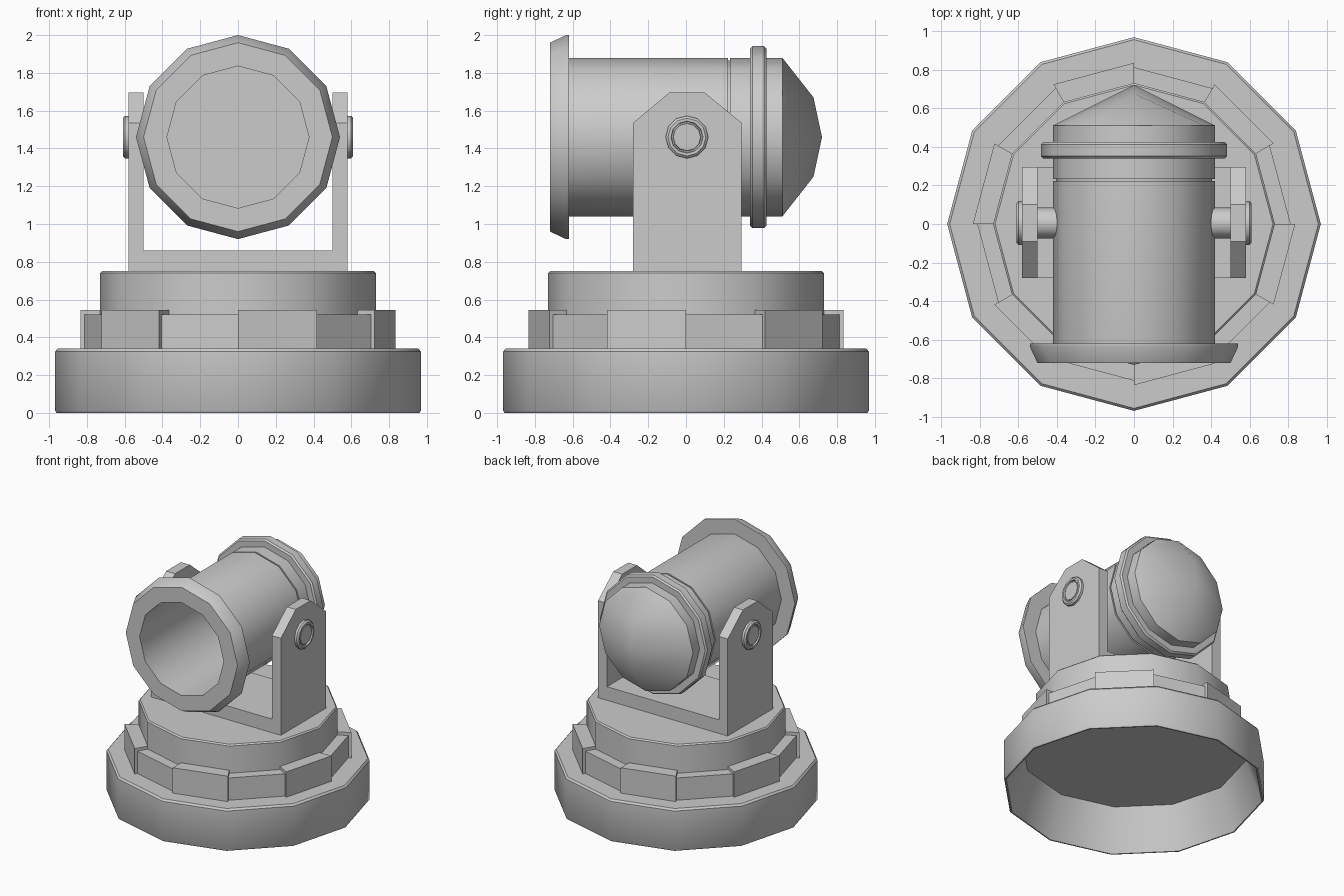
import bpy, bmesh
from math import sin, cos, pi, radians
from mathutils import Matrix, Vector

cube = bpy.data.objects.get("Cube")
if cube:
    bpy.data.objects.remove(cube, do_unlink=True)

GREY = (0.6, 0.6, 0.6, 1)
metal = bpy.data.materials.new("light_grey_metal")
metal.use_nodes = True
metal.diffuse_color = GREY
metal.node_tree.nodes["Principled BSDF"].inputs["Base Color"].default_value = GREY

SIDES = 12
PIVOT_Z = 1.46
# Local z becomes world y, for everything on the barrel axis
BARREL = Matrix.Translation((0, 0, PIVOT_Z)) @ Matrix.Rotation(-pi / 2, 4, "X")


def finish(name, bm, matrix=Matrix(), smooth=True):
    bmesh.ops.remove_doubles(bm, verts=bm.verts, dist=1e-5)
    bmesh.ops.transform(bm, matrix=matrix, verts=bm.verts)
    bmesh.ops.recalc_face_normals(bm, faces=bm.faces)
    mesh = bpy.data.meshes.new(name)
    bm.to_mesh(mesh)
    bm.free()
    mesh.materials.append(metal)
    ob = bpy.data.objects.new(name, mesh)
    bpy.context.collection.objects.link(ob)
    if smooth:
        bpy.ops.object.select_all(action="DESELECT")
        ob.select_set(True)
        bpy.context.view_layer.objects.active = ob
        bpy.ops.object.shade_smooth_by_angle(angle=radians(38))
    return ob


def lathe(name, profile, matrix=Matrix(), sides=SIDES):
    """Turn a (radius, height) profile around local z."""
    bm = bmesh.new()
    rings = [[bm.verts.new((r * cos(2 * pi * i / sides), r * sin(2 * pi * i / sides), h))
              for i in range(sides)] for r, h in profile]
    for a, b in zip(rings, rings[1:]):
        for i in range(sides):
            j = (i + 1) % sides
            bm.faces.new((a[i], a[j], b[j], b[i]))
    return finish(name, bm, matrix)


def prism(name, points, direction):
    """Extrude a closed outline along a direction."""
    bm = bmesh.new()
    face = bm.faces.new([bm.verts.new(p) for p in points])
    top = bmesh.ops.extrude_face_region(bm, geom=[face])["geom"]
    bmesh.ops.translate(bm, vec=Vector(direction),
                        verts=[v for v in top if isinstance(v, bmesh.types.BMVert)])
    return finish(name, bm, smooth=False)


# Hollow base, open underneath
lathe("base", [(0, 0.33), (0.83, 0.33), (0.95, 0), (0.96, 0), (0.968, 0.012),
               (0.968, 0.325), (0.955, 0.34), (0, 0.34)])

# Turntable drum
lathe("turntable", [(0.7, 0.34), (0.73, 0.34), (0.73, 0.74), (0.72, 0.75), (0, 0.75)])

# Ring of blocks, alternately low and raised
for i in range(SIDES):
    raised = i % 2
    outer, top = (0.835, 0.545) if raised else (0.812, 0.52)
    a, b = radians(30 * i), radians(30 * i + 30)
    outline = [(r * cos(t), r * sin(t), 0.335)
               for r, t in ((0.72, a), (outer, a), (outer, b), (0.72, b))]
    prism(f"ring_block_{i + 1}", outline, (0, 0, top - 0.335))

# Yoke: floor plate and two arms with chamfered tops
prism("yoke_floor", [(-0.5, -0.28, 0.745), (0.5, -0.28, 0.745),
                     (0.5, 0.295, 0.745), (-0.5, 0.295, 0.745)], (0, 0, 0.115))
arm = [(-0.28, 0.745), (0.295, 0.745), (0.295, 1.535), (0.1, 1.695),
       (-0.09, 1.695), (-0.28, 1.535)]
for side, s in (("left", 1), ("right", -1)):
    prism(f"yoke_arm_{side}", [(s * 0.5, y, z) for y, z in arm], (s * 0.08, 0, 0))
    # Pivot bolt with a raised rim and centre stud
    turn = Matrix.Translation((s * 0.58, 0.005, PIVOT_Z)) @ Matrix.Rotation(s * pi / 2, 4, "Y")
    lathe(f"pivot_bolt_{side}", [(0.113, -0.01), (0.113, 0.018), (0.1, 0.03), (0.085, 0.03),
                                 (0.082, 0.018), (0.075, 0.018), (0.072, 0.026), (0, 0.026)], turn)
    # Axle joining the arm to the barrel
    lathe(f"axle_{side}", [(0.08, -0.19), (0.08, 0)], turn)

# Hollow barrel
lathe("barrel", [(0, 0.2), (0.376, 0.2), (0.376, -0.715), (0.4, -0.715),
                 (0.42, -0.63), (0.42, 0.222), (0, 0.222)], BARREL)

# Flared muzzle flange
lathe("muzzle_flange", [(0.376, -0.7), (0.376, -0.72), (0.5, -0.72), (0.54, -0.635),
                        (0.54, -0.62), (0.41, -0.62)], BARREL)

# Breech with raised band, behind a narrow groove
lathe("breech", [(0.405, 0.2), (0.405, 0.234), (0.42, 0.234), (0.42, 0.34),
                 (0.47, 0.34), (0.482, 0.352), (0.482, 0.413), (0.47, 0.425),
                 (0.42, 0.425), (0.42, 0.51)], BARREL)

# Domed rear cap: rows of two quads across, ridge in the middle
bm = bmesh.new()


def rim(deg):
    return (0.42 * cos(radians(deg)), 0.42 * sin(radians(deg)), 0.51)


rows = [(rim(60), rim(90), rim(120)),
        (rim(30), (0, 0.21, 0.675), rim(150)),
        (rim(0), (0, 0, 0.72), rim(180)),
        (rim(-30), (0, -0.21, 0.675), rim(210)),
        (rim(-60), rim(-90), rim(240))]
grid = [[bm.verts.new(p) for p in row] for row in rows]
for a, b in zip(grid, grid[1:]):
    for i in range(2):
        bm.faces.new((a[i], a[i + 1], b[i + 1], b[i]))
cap = finish("rear_cap", bm, BARREL, smooth=False)
cap.data.shade_smooth()
# An open shell: make sure it faces backwards
if sum(p.normal.y for p in cap.data.polygons) < 0:
    cap.data.flip_normals()
